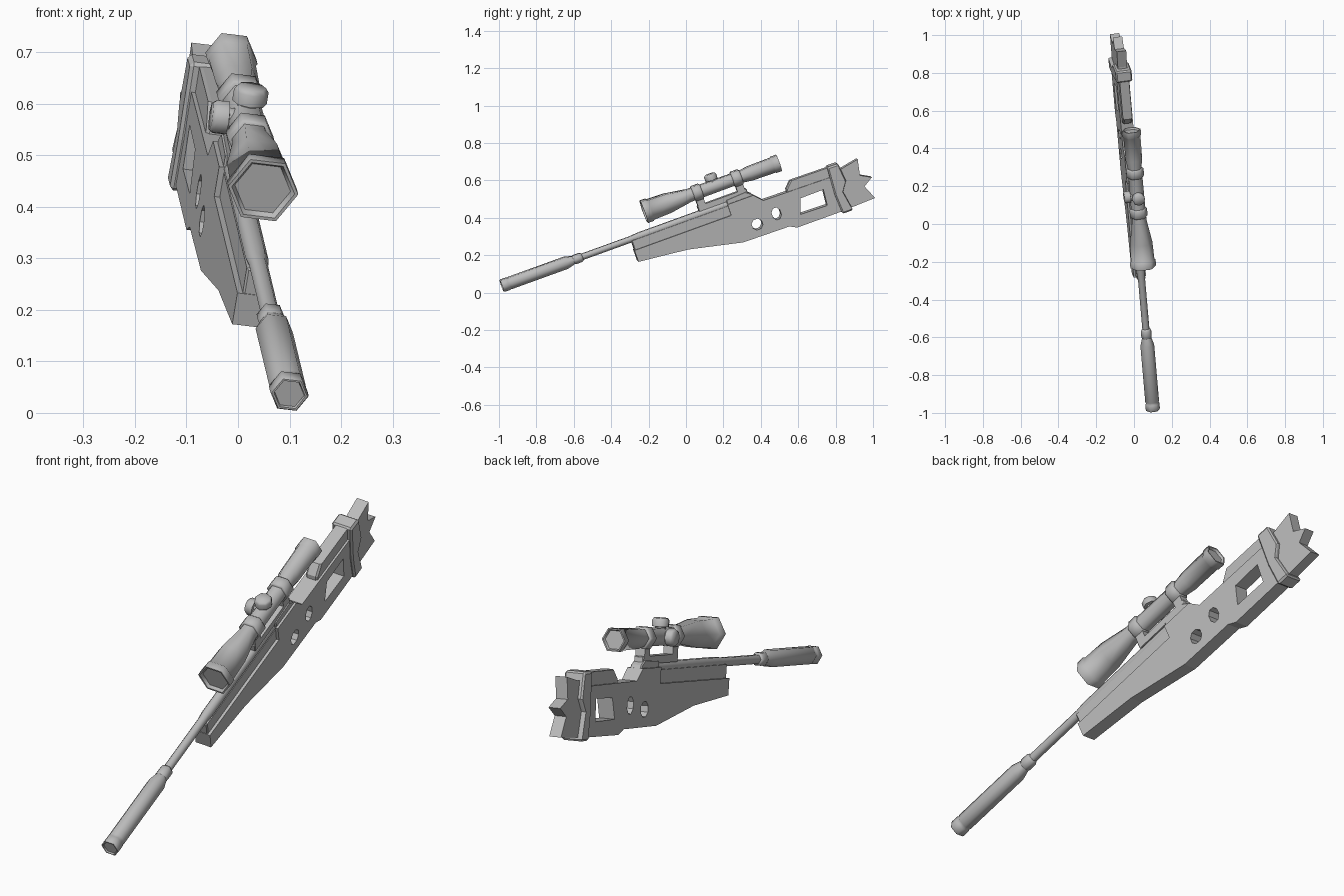
import bpy, bmesh, math
from mathutils import Matrix, Vector

if "Cube" in bpy.data.objects:
    bpy.data.objects.remove(bpy.data.objects["Cube"])

# Working frame: x runs back along the barrel, y is up, z is to the right
back = Vector((-0.0815, 0.937, 0.339)).normalized()
right = back.cross(Vector((0.155, -0.324, 0.933))).normalized()
up = right.cross(back)
FRAME = Matrix.Translation((0.101, -0.987, 0.04)) @ Matrix((back, up, right)).transposed().to_4x4()

grey = bpy.data.materials.new("plain_grey")
grey.diffuse_color = (0.5, 0.5, 0.5, 1)
grey.use_nodes = True
grey.node_tree.nodes["Principled BSDF"].inputs["Base Color"].default_value = grey.diffuse_color


def finish(name, mesh, local=Matrix()):
    obj = bpy.data.objects.new(name, mesh)
    bpy.context.collection.objects.link(obj)
    mesh.materials.clear()
    mesh.materials.append(grey)
    obj.matrix_world = FRAME @ local
    return obj


def slab(name, outline, half, holes=(), bevel=0):
    """Flat plate cut from a side outline, with optional holes."""
    curve = bpy.data.curves.new(name, 'CURVE')
    curve.dimensions = '2D'
    curve.fill_mode = 'BOTH'
    curve.extrude = half
    for pts in (outline, *holes):
        spline = curve.splines.new('POLY')
        spline.points.add(len(pts) - 1)
        for point, (x, y) in zip(spline.points, pts):
            point.co = (x, y, 0, 1)
        spline.use_cyclic_u = True
    temp = bpy.data.objects.new("temp", curve)
    bpy.context.collection.objects.link(temp)
    deps = bpy.context.evaluated_depsgraph_get()
    mesh = bpy.data.meshes.new_from_object(temp.evaluated_get(deps))
    bpy.data.objects.remove(temp)
    bm = bmesh.new()
    bm.from_mesh(mesh)
    bmesh.ops.remove_doubles(bm, verts=bm.verts, dist=1e-5)
    bmesh.ops.recalc_face_normals(bm, faces=bm.faces)
    for f in bm.faces:
        f.smooth = False
    bm.to_mesh(mesh)
    bm.free()
    obj = finish(name, mesh)
    if bevel:
        mod = obj.modifiers.new("bevel", 'BEVEL')
        mod.width = bevel
        mod.segments = 1
        mod.limit_method = 'ANGLE'
        mod.angle_limit = math.radians(50)
    return obj


def box(name, x0, x1, y0, y1, half, bevel=0):
    return slab(name, [(x0, y0), (x1, y0), (x1, y1), (x0, y1)], half, bevel=bevel)


def tube(name, profile, local=Matrix(), sides=6):
    """Turned part: rings of (position, radius) along x, closed at both ends."""
    bm = bmesh.new()
    rings = []
    for x, r in profile:
        angles = [2 * math.pi * i / sides for i in range(sides)]
        rings.append([bm.verts.new((x, r * math.sin(t), r * math.cos(t))) for t in angles])
    for a, b in zip(rings, rings[1:]):
        for i in range(sides):
            j = (i + 1) % sides
            bm.faces.new((a[i], a[j], b[j], b[i]))
    bm.faces.new(rings[0])
    bm.faces.new(rings[-1])
    bmesh.ops.recalc_face_normals(bm, faces=bm.faces)
    mesh = bpy.data.meshes.new(name)
    bm.to_mesh(mesh)
    bm.free()
    obj = finish(name, mesh, local)
    bpy.ops.object.select_all(action='DESELECT')
    obj.select_set(True)
    bpy.context.view_layer.objects.active = obj
    bpy.ops.object.shade_smooth_by_angle(angle=math.radians(62))
    return obj


def ngon(cx, cy, rx, ry, n):
    return [(cx + rx * math.cos(2 * math.pi * (i + .5) / n),
             cy + ry * math.sin(2 * math.pi * (i + .5) / n)) for i in range(n)]


# Stock with thumb window and two lightening holes
slab("stock",
     [(.733, -.129), (1.007, -.158), (1.299, -.223), (1.56, -.227), (1.598, -.247),
      (1.87, -.247), (1.87, -.053), (1.474, -.047), (1.432, -.002), (1.285, -.002),
      (1.285, -.064), (.733, -.064)], .033,
     holes=[[(1.665, -.104), (1.797, -.102), (1.789, -.19), (1.637, -.186)],
            ngon(1.517, -.138, .026, .035, 8), ngon(1.401, -.157, .031, .031, 8)])

# Narrower fore-end rail and receiver
box("fore_end_rail", .735, 1.30, -.07, -.012, .022, .004)
slab("receiver", [(1.285, -.02), (1.44, -.02), (1.425, .01), (1.40, .027), (1.285, .02)], .024, bevel=.004)

# Cheek rest
slab("cheek_rest", [(1.605, -.06), (1.61, -.032), (1.645, .003), (1.87, .0), (1.87, -.06)], .025, bevel=.007)

# Butt plate and its three-pointed tail
slab("butt_plate", [(1.855, .006), (1.917, .004), (1.927, -.098), (1.893, -.148),
                    (1.912, -.26), (1.852, -.26), (1.845, -.15)], .043, bevel=.007)
slab("butt_points", [(1.88, -.03), (1.93, -.03), (2.025, -.012), (2.008, -.098), (2.065, -.13),
                     (2.012, -.163), (2.045, -.241), (1.93, -.245), (1.88, -.245)], .025)

# Barrel and suppressor
bore = Matrix.Translation((0, -.005, 0))
tube("barrel", [(.40, .019), (.74, .019), (.78, .023), (1.30, .023)], bore)
tube("barrel_collar", [(.405, .024), (.415, .028), (.45, .028), (.46, .021)], bore)
tube("suppressor", [(.006, .029), (0, .031), (0, .035), (.005, .038), (.036, .038), (.042, .034),
                    (.05, .037), (.365, .037), (.42, .022)], bore)

# Telescopic sight
sight = Matrix.Translation((0, .111, 0))
tube("sight_body", [(.862, .055), (.85, .062), (.85, .069), (.882, .069), (.888, .063),
                    (.985, .06), (1.11, .039), (1.41, .037), (1.455, .044), (1.585, .046),
                    (1.59, .050), (1.622, .050), (1.622, .044), (1.612, .040)], sight)
for label, x0, x1 in (("front", 1.13, 1.18), ("rear", 1.355, 1.405)):
    tube(label + "_sight_ring", [(x0, .042), (x0 + .006, .047), (x1 - .006, .047), (x1, .042)], sight)
    box(label + "_sight_post", x0 + .004, x1 - .004, .02, .085, .02)
box("sight_base", 1.13, 1.41, .012, .042, .02, .003)

# Adjustment knobs on top and on the left
knob = [(.0, .022), (.036, .022), (.038, .034), (.062, .034), (.07, .028)]
at = Matrix.Translation((1.25, .111, 0))
tube("top_knob", knob, at @ Matrix.Rotation(math.pi / 2, 4, 'Z'), 8)
tube("side_knob", knob, at @ Matrix.Rotation(math.pi / 2, 4, 'Y'), 8)
